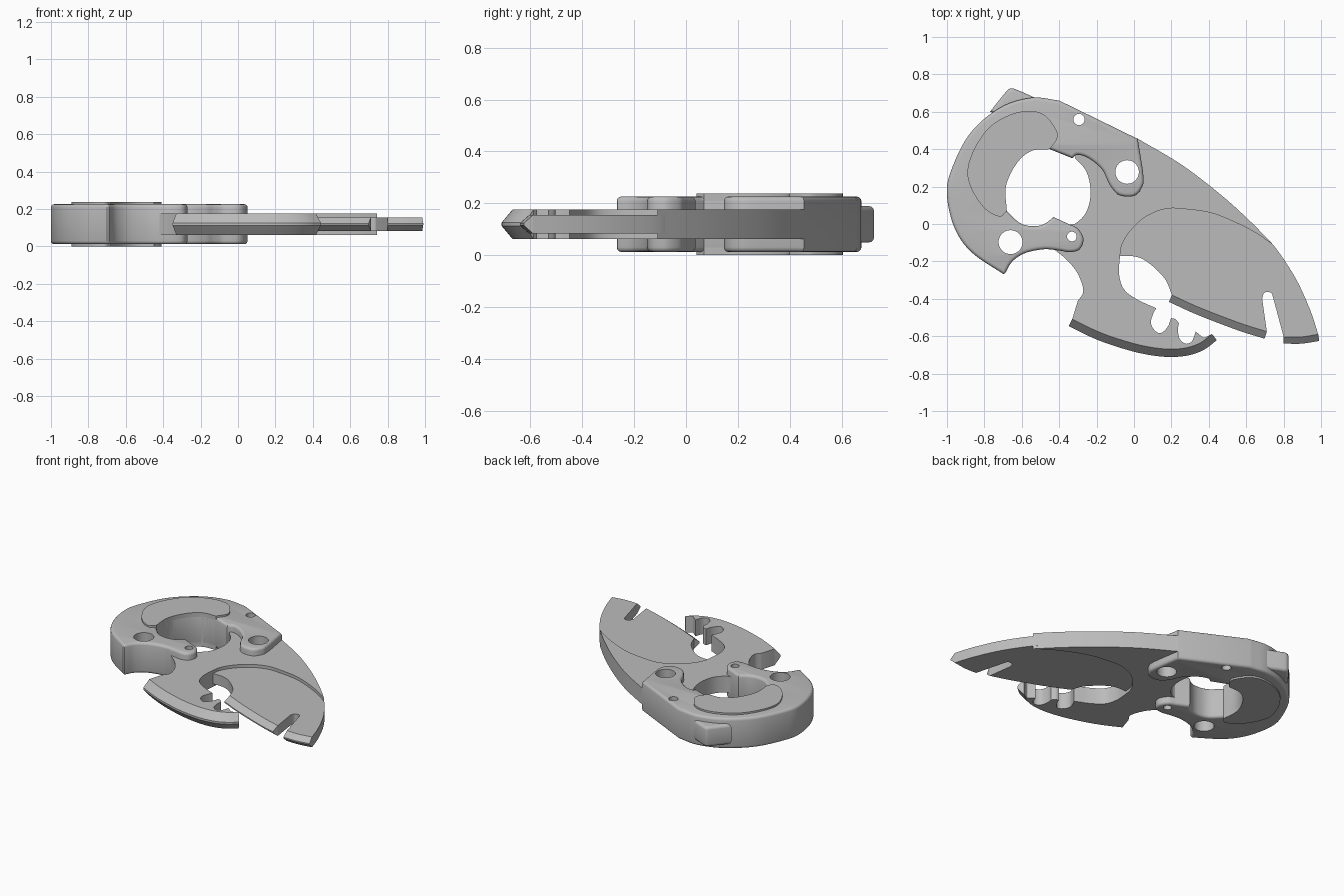
import bpy, bmesh
from mathutils import Vector

cube = bpy.data.objects.get("Cube")
if cube:
    bpy.data.objects.remove(cube)

MID = 0.119  # height of the symmetry plane

steel = bpy.data.materials.new("brushed grey")
steel.use_nodes = True
GREY = (0.5, 0.5, 0.5, 1)
steel.diffuse_color = GREY
steel.node_tree.nodes["Principled BSDF"].inputs["Base Color"].default_value = GREY


def smooth(points, steps=6):
    """Sample a smooth open curve through the points."""
    pts = [Vector(p) for p in points]
    if len(pts) < 3:
        return pts
    pts = [2 * pts[0] - pts[1]] + pts + [2 * pts[-1] - pts[-2]]
    out = []
    for a, b, c, d in zip(pts, pts[1:], pts[2:], pts[3:]):
        for i in range(steps):
            t = i / steps
            out.append(b + (c - a) * t / 2 + (a - 2.5 * b + 2 * c - d / 2) * t * t
                       + (1.5 * (b - c) + (d - a) / 2) * t ** 3)
    return out + [pts[-2]]


def outline(*strokes):
    """Join smooth strokes with sharp corners into one closed loop."""
    loop = []
    for stroke in strokes:
        for p in smooth(stroke):
            if not loop or (p - loop[-1]).length > 0.002:
                loop.append(p)
    if (loop[0] - loop[-1]).length < 0.002:
        loop.pop()
    return loop


def select_only(obj):
    bpy.ops.object.select_all(action="DESELECT")
    obj.select_set(True)
    bpy.context.view_layer.objects.active = obj


def clean(obj):
    mesh = bmesh.new()
    mesh.from_mesh(obj.data)
    bmesh.ops.remove_doubles(mesh, verts=mesh.verts, dist=0.0001)
    bmesh.ops.recalc_face_normals(mesh, faces=mesh.faces)
    mesh.to_mesh(obj.data)
    mesh.free()


def finish(obj):
    obj.data.materials.clear()
    obj.data.materials.append(steel)
    select_only(obj)
    bpy.ops.object.shade_smooth_by_angle(angle=0.6)


def plate(name, loop, half, bevel=0.0):
    """Closed outline extruded both ways from the symmetry plane."""
    curve = bpy.data.curves.new(name, "CURVE")
    curve.dimensions = "2D"
    curve.fill_mode = "BOTH"
    curve.extrude = half - bevel
    curve.bevel_depth = bevel
    curve.bevel_resolution = 2
    curve.offset = -bevel
    spline = curve.splines.new("POLY")
    spline.points.add(len(loop) - 1)
    for point, p in zip(spline.points, loop):
        point.co = (p.x, p.y, 0, 1)
    spline.use_cyclic_u = True
    obj = bpy.data.objects.new(name, curve)
    bpy.context.collection.objects.link(obj)
    obj.location.z = MID
    select_only(obj)
    bpy.ops.object.convert(target="MESH")
    obj = bpy.context.object
    clean(obj)
    return obj


def drill(obj, holes):
    for x, y, radius in holes:
        bpy.ops.mesh.primitive_cylinder_add(vertices=40, radius=radius, depth=1, location=(x, y, MID))
        cutter = bpy.context.object
        cutter.hide_render = True
        mod = obj.modifiers.new("hole", "BOOLEAN")
        mod.operation = "DIFFERENCE"
        mod.solver = "EXACT"
        mod.object = cutter
        select_only(obj)
        bpy.ops.object.modifier_apply(modifier=mod.name)
        bpy.data.objects.remove(cutter)


def cutting_edge(name, stroke, half, width):
    """Wedge on the right-hand side of a stroke, tapering to a narrow lip."""
    inner = smooth(stroke)
    mesh = bmesh.new()
    rings = []
    for i, p in enumerate(inner):
        along = (inner[min(i + 1, len(inner) - 1)] - inner[max(i - 1, 0)]).normalized()
        q = p + Vector((along.y, -along.x)) * width
        lip = half * 0.12
        section = ((p, half), (q, lip), (q, -lip), (p, -half))
        rings.append([mesh.verts.new((v.x, v.y, MID + z)) for v, z in section])
    for a, b in zip(rings, rings[1:]):
        for k in range(4):
            n = (k + 1) % 4
            mesh.faces.new((a[k], a[n], b[n], b[k]))
    mesh.faces.new(rings[0])
    mesh.faces.new(rings[-1])
    bmesh.ops.recalc_face_normals(mesh, faces=mesh.faces)
    data = bpy.data.meshes.new(name)
    mesh.to_mesh(data)
    mesh.free()
    obj = bpy.data.objects.new(name, data)
    bpy.context.collection.objects.link(obj)
    finish(obj)


# Strokes shared between neighbouring parts
finger_arc = [(-.68, .07), (-.685, .2), (-.63, .32), (-.55, .39), (-.45, .4)]
jaw_edge = [(-.33, -.508), (-.235, -.556), (-.128, -.6), (.03, -.647),
            (.166, -.668), (.273, -.663), (.353, -.636), (.417, -.588)]
blade_edge = [(.203, -.38), (.353, -.448), (.567, -.53), (.71, -.575)]
tip_edge = [(.8, -.603), (.89, -.604), (.985, -.59)]

# Thick C-shaped grip with two knobbed arms
grip = plate("grip", outline(
    [(.02, .455), (-.4, .66)],
    [(-.4, .66), (-.55, .675), (-.72, .62), (-.88, .48), (-.98, .28), (-1, .15),
     (-.96, -.02), (-.87, -.15), (-.7, -.267)],
    [(-.69, -.265), (-.65, -.2), (-.58, -.155), (-.48, -.135), (-.4, -.142),
     (-.34, -.15), (-.29, -.135), (-.27, -.08), (-.3, -.025), (-.35, 0), (-.43, .037)],
    [(-.43, .037), (-.48, 0), (-.54, -.012), (-.61, .005), (-.68, .07)],
    finger_arc,
    [(-.45, .4), (-.33, .352)],
    [(-.33, .352), (-.3, .37), (-.24, .35), (-.17, .29), (-.13, .21), (-.08, .155),
     (0, .15), (.042, .195), (.05, .26), (.02, .455)]), 0.107, 0.018)
big_holes = [(-.66, -.097, .064), (-.037, .278, .063)]
small_holes = [(-.294, .559, .03), (-.332, -.067, .026)]
drill(grip, big_holes + small_holes)
finish(grip)

# Raised crescent pad on both faces of the grip
finish(plate("grip_pad", outline(
    [(-.68, .07), (-.72, .04), (-.8, .085), (-.87, .19), (-.89, .29), (-.85, .41),
     (-.77, .52), (-.66, .585), (-.555, .605), (-.475, .58), (-.42, .51),
     (-.41, .46), (-.45, .4)],
    finger_arc[::-1]), 0.119))

# Rounded thumb stud at the back of the grip
finish(plate("thumb_stud", outline(
    [(-.62, .55), (-.77, .6)],
    [(-.77, .6), (-.69, .7), (-.66, .725), (-.62, .715), (-.53, .675)]), 0.07, 0.02))

# Central plate carrying the lower jaw with its two notches
body = plate("body_and_jaw", outline(
    [(-.2, .545), (.02, .452)],
    [(.02, .456), (.25, .32), (.46, .16), (.62, .016), (.743, -.11)],
    [(.743, -.11), (.62, -.03), (.433, .053), (.27, .08), (.165, .08), (.06, .037),
     (-.02, -.037), (-.064, -.11), (-.075, -.17)],
    [(-.075, -.17), (-.08, -.267), (-.053, -.35), (.02, -.405), (.118, -.45)],
    [(.118, -.45), (.1, -.487), (.09, -.53), (.112, -.57), (.144, -.583), (.18, -.55), (.198, -.503)],
    [(.198, -.503), (.22, -.508), (.24, -.53)],
    [(.24, -.53), (.235, -.567), (.245, -.615), (.278, -.64), (.31, -.626), (.33, -.575)],
    [(.36, -.6), (.375, -.608), (.417, -.588)],
    jaw_edge[::-1],
    [(-.33, -.508), (-.3, -.41)],
    [(-.3, -.41), (-.273, -.37), (-.278, -.32), (-.31, -.25), (-.364, -.187), (-.42, -.142)],
    [(-.4, -.1), (-.38, -.01)],
    [(-.35, -.005), (-.31, .005), (-.26, .055), (-.235, .13), (-.235, .21), (-.26, .29), (-.315, .35)],
    [(-.3, .45), (-.2, .545)]), 0.057)
drill(body, [big_holes[1], small_holes[1]])
finish(body)

# Thin curved blade with a slot near its tip
finish(plate("blade", outline(
    [(.65, -.03), (.743, -.11), (.86, -.283), (.94, -.455), (.985, -.59)],
    tip_edge[::-1],
    [(.8, -.603), (.743, -.39)],
    [(.743, -.39), (.735, -.37), (.716, -.364), (.695, -.37), (.685, -.4)],
    [(.685, -.4), (.71, -.575)],
    blade_edge[::-1],
    [(.203, -.38), (.166, -.294), (.086, -.214), (.016, -.176), (-.075, -.17)],
    [(-.09, -.12), (0, .05), (.2, .13), (.45, .1), (.65, -.03)]), 0.036))

# Sharpened edges
cutting_edge("jaw_cutting_edge", jaw_edge, 0.057, 0.042)
cutting_edge("blade_cutting_edge", blade_edge, 0.036, 0.04)
cutting_edge("tip_cutting_edge", tip_edge, 0.036, 0.036)
